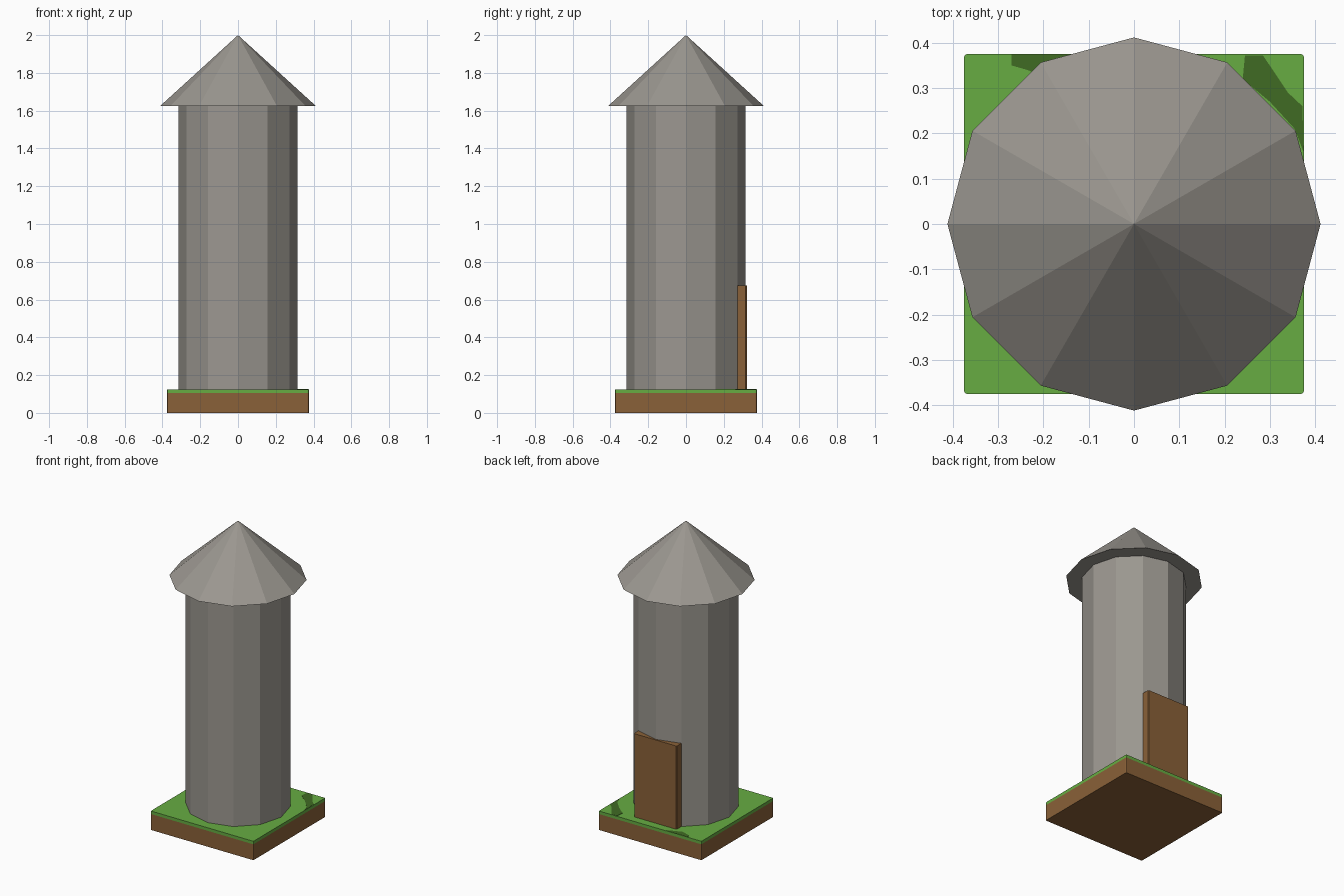
import bpy, bmesh, math

if "Cube" in bpy.data.objects:
    bpy.data.objects.remove(bpy.data.objects["Cube"])


def material(name, rgb):
    m = bpy.data.materials.new(name)
    lin = [((c / 255 + 0.055) / 1.055) ** 2.4 for c in rgb]
    m.diffuse_color = (*lin, 1)
    m.use_nodes = True
    m.node_tree.nodes["Principled BSDF"].inputs["Base Color"].default_value = m.diffuse_color
    return m


STONE = material("stone grey", (155, 151, 144))
GRASS = material("grass green", (103, 172, 66))
DARK = material("dark grass green", (64, 107, 36))
EARTH = material("earth brown", (138, 97, 56))
WOOD = material("door brown", (138, 97, 56))


def finish(name, bm, mat):
    bmesh.ops.recalc_face_normals(bm, faces=bm.faces[:])
    me = bpy.data.meshes.new(name)
    bm.to_mesh(me)
    bm.free()
    me.materials.append(mat)
    ob = bpy.data.objects.new(name, me)
    bpy.context.collection.objects.link(ob)
    return ob


def prism(name, outline, z0, z1, mat):
    bm = bmesh.new()
    face = bm.faces.new([bm.verts.new((x, y, z0)) for x, y in outline])
    top = bmesh.ops.extrude_face_region(bm, geom=[face])["geom"]
    for v in top:
        if isinstance(v, bmesh.types.BMVert):
            v.co.z = z1
    return finish(name, bm, mat)


def cone(name, r0, r1, z0, z1, mat, sides=12):
    bm = bmesh.new()
    bmesh.ops.create_cone(bm, cap_ends=True, segments=sides, radius1=r0,
                          radius2=r1, depth=z1 - z0)
    bmesh.ops.translate(bm, verts=bm.verts[:], vec=(0, 0, (z0 + z1) / 2))
    return finish(name, bm, mat)


def rounded_square(h, r, steps=2):
    pts = []
    for k, (sx, sy) in enumerate([(1, 1), (-1, 1), (-1, -1), (1, -1)]):
        for i in range(steps + 1):
            a = math.pi / 2 * (k + i / steps)
            pts.append((sx * (h - r) + r * math.cos(a), sy * (h - r) + r * math.sin(a)))
    return pts


# Ground block: earth with a layer of turf
prism("earth_base", rounded_square(0.375, 0.006), 0, 0.105, EARTH)
prism("grass_layer", rounded_square(0.375, 0.006), 0.105, 0.125, GRASS)

# Dark worn patches in the turf behind the tower
prism("grass_patch_right", [(0.245, 0.372), (0.285, 0.372), (0.34, 0.29), (0.372, 0.26),
                            (0.374, 0.16), (0.355, 0.21), (0.30, 0.27), (0.24, 0.32)],
      0.1245, 0.1262, DARK)
prism("grass_patch_left", [(-0.27, 0.374), (-0.11, 0.374), (-0.13, 0.36),
                           (-0.21, 0.33), (-0.235, 0.34), (-0.27, 0.35)],
      0.1245, 0.1262, DARK)

# Twelve-sided tower and pointed roof
cone("tower_wall", 0.315, 0.315, 0.125, 1.625, STONE)
cone("roof", 0.412, 0, 1.625, 2.0, STONE)

# Door slab at the back, front edges slightly chamfered
w, c = 0.157, 0.006
prism("door", [(-w, 0.27), (w, 0.27), (w, 0.322 - c), (w - c, 0.322),
               (c - w, 0.322), (-w, 0.322 - c)], 0.125, 0.675, WOOD)
